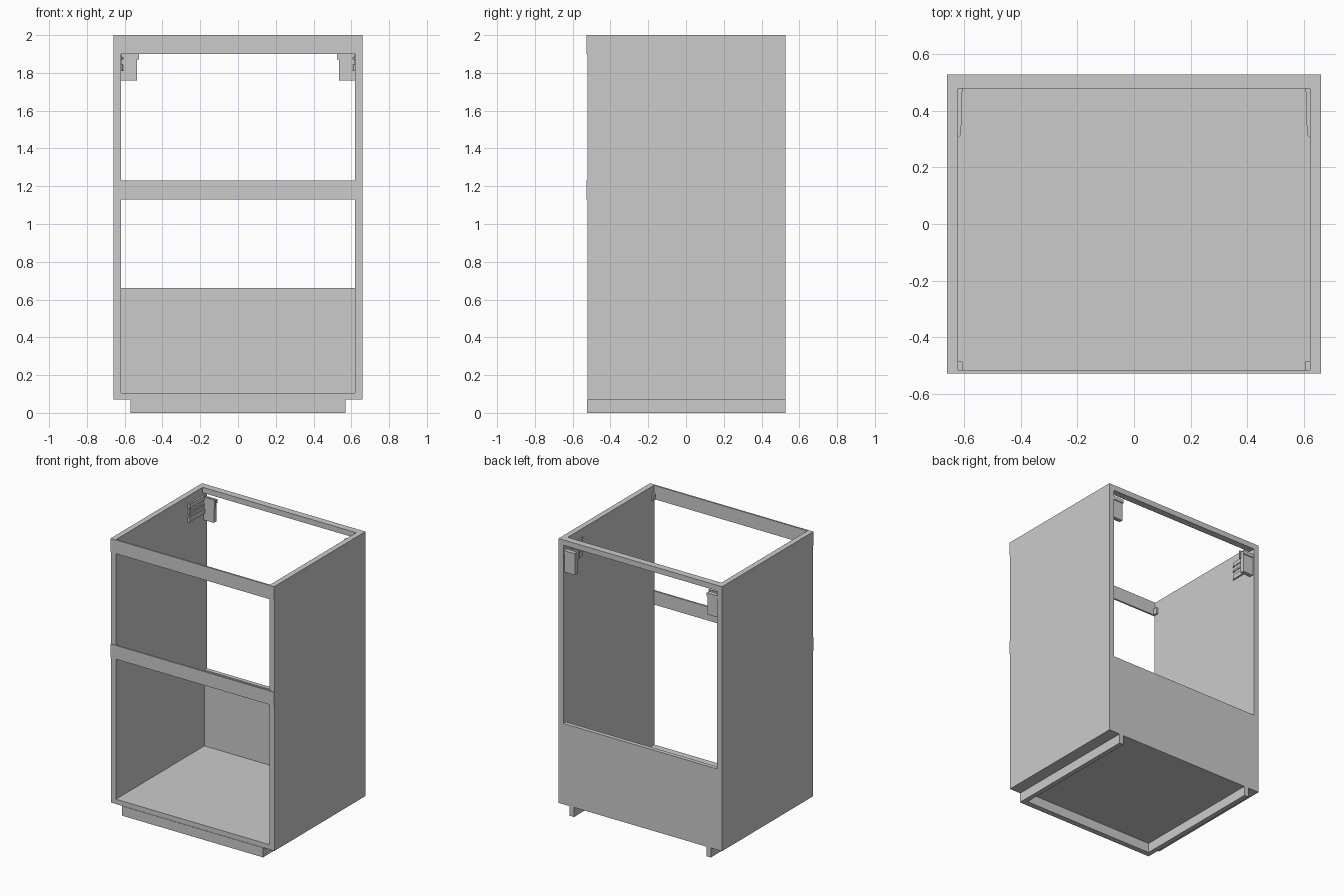
import bpy, bmesh

if "Cube" in bpy.data.objects:
    bpy.data.objects.remove(bpy.data.objects["Cube"])

FRONT, BACK = -0.5275, 0.5275   # outer depth limits
CASE = -0.522                   # front edge of the boards, just behind the rails


def finish(name, bm):
    bmesh.ops.recalc_face_normals(bm, faces=bm.faces)
    mesh = bpy.data.meshes.new(name)
    bm.to_mesh(mesh)
    bm.free()
    ob = bpy.data.objects.new(name, mesh)
    bpy.context.collection.objects.link(ob)
    return ob


def mirror(ob):
    # objects sit at the world origin, so this mirrors across x = 0
    mod = ob.modifiers.new("mirror", 'MIRROR')
    mod.use_axis[0] = True
    return ob


def box(name, x, y, z):
    bm = bmesh.new()
    bmesh.ops.create_cube(bm, size=1)
    for v in bm.verts:
        for i, (lo, hi) in enumerate((x, y, z)):
            v.co[i] = lo if v.co[i] < 0 else hi
    return finish(name, bm)


def plan_prism(name, outline, z):
    # extrude an x-y outline between two heights
    bm = bmesh.new()
    face = bm.faces.new([bm.verts.new((x, y, z[0])) for x, y in outline])
    top = bmesh.ops.extrude_face_region(bm, geom=[face])["geom"]
    bmesh.ops.translate(bm, vec=(0, 0, z[1] - z[0]),
                        verts=[g for g in top if isinstance(g, bmesh.types.BMVert)])
    return finish(name, bm)


# carcass boards
mirror(box("side_panel", (0.62, 0.66), (CASE, BACK), (0.07, 2.0)))
box("floor_panel", (-0.62, 0.62), (CASE, 0.4975), (0.07, 0.105))
box("back_panel", (-0.62, 0.62), (0.4975, BACK), (0.07, 0.66))
box("back_top_rail", (-0.62, 0.62), (0.478, BACK), (1.96, 2.0))

# front rails, standing slightly proud of the sides
for name, z in (("front_middle_rail", 1.13), ("front_top_rail", 1.90)):
    box(name + "_face", (-0.66, 0.66), (FRONT, CASE), (z, z + 0.10))
    box(name + "_core", (-0.62, 0.62), (CASE, -0.515), (z, z + 0.10))
mirror(box("front_rail_tab", (0.605, 0.62), (-0.515, -0.485), (1.90, 1.945)))

# plinth
box("plinth_front", (-0.57, 0.57), (CASE - 0.003, CASE + 0.038), (0, 0.07))
mirror(box("plinth_runner", (0.535, 0.57), (CASE + 0.038, BACK), (0, 0.07)))

# hanging brackets in the upper back corners
mirror(box("bracket_block", (0.535, 0.62), (0.485, 0.515), (1.76, 1.92)))
mirror(box("bracket_hook", (0.525, 0.615), (0.48, 0.492), (1.87, 1.93)))
mirror(box("bracket_lip", (0.53, 0.62), (0.515, 0.522), (1.895, 1.92)))

# bracket arms lying along the side walls, with raised ribs
mirror(box("bracket_arm_plate", (0.615, 0.62), (0.33, 0.485), (1.815, 1.935)))
rib = [(0.62, 0.305), (0.61, 0.315), (0.605, 0.485), (0.62, 0.485)]
for label, z in (("upper", (1.91, 1.94)), ("middle", (1.87, 1.885)), ("lower", (1.81, 1.845))):
    mirror(plan_prism("bracket_arm_rib_" + label, rib, z))
